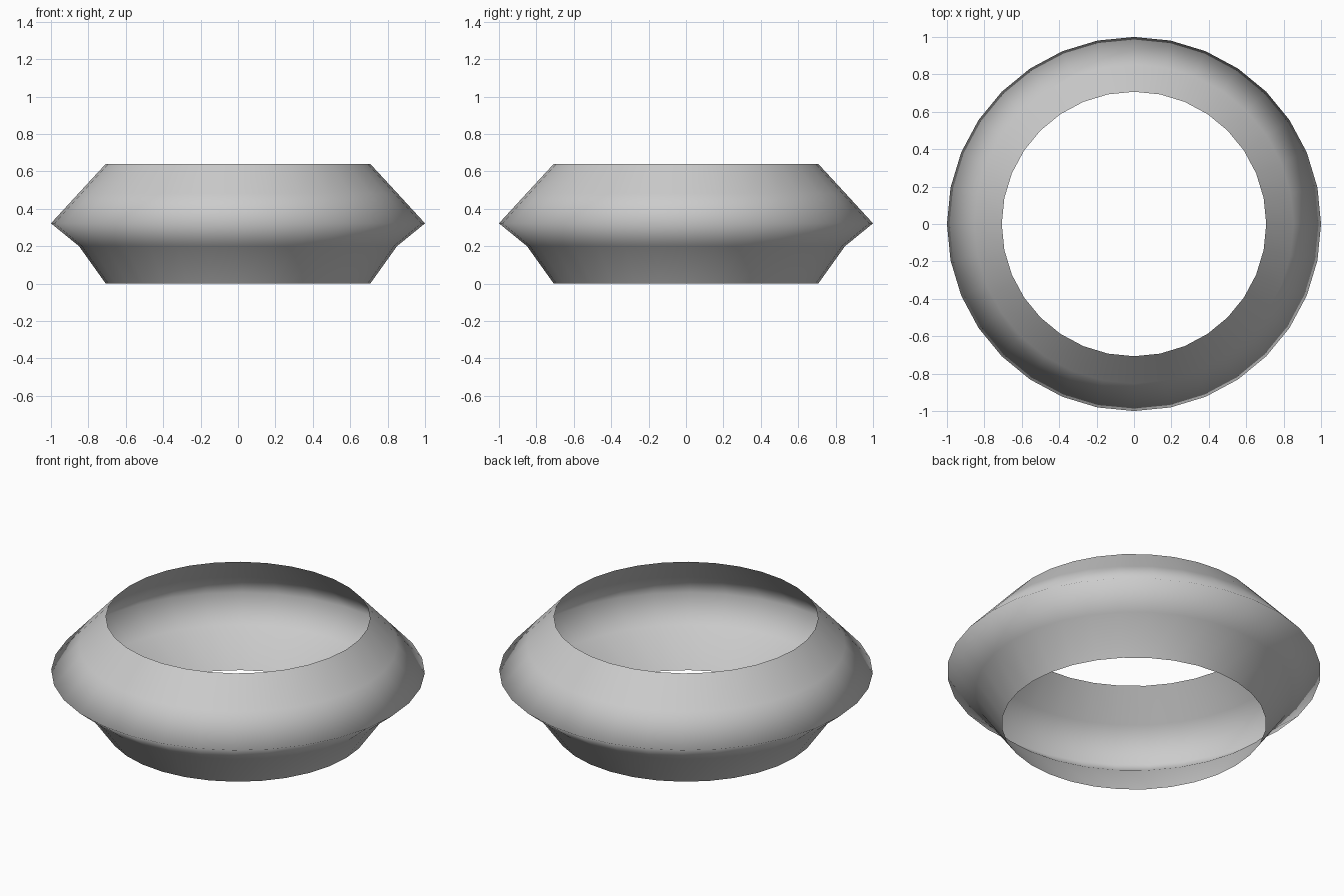
import bpy, bmesh
from math import cos, sin, tau

if "Cube" in bpy.data.objects:
    bpy.data.objects.remove(bpy.data.objects["Cube"])

SIDES = 32
# Ring cross-section: (radius, height), an open single-walled band
PROFILE = [(0.707, 0.0), (0.85, 0.2), (1.0, 0.322), (0.853, 0.482), (0.707, 0.64)]

# Spin the profile into an open-ended hollow ring
bm = bmesh.new()
rings = [[bm.verts.new((r * cos(tau * i / SIDES), r * sin(tau * i / SIDES), z))
          for i in range(SIDES)] for r, z in PROFILE]
for low, high in zip(rings, rings[1:]):
    for i in range(SIDES):
        j = (i + 1) % SIDES
        bm.faces.new((low[i], low[j], high[j], high[i])).smooth = True

mesh = bpy.data.meshes.new("ring_band")
bm.to_mesh(mesh)
bm.free()
bpy.context.collection.objects.link(bpy.data.objects.new("ring_band", mesh))
